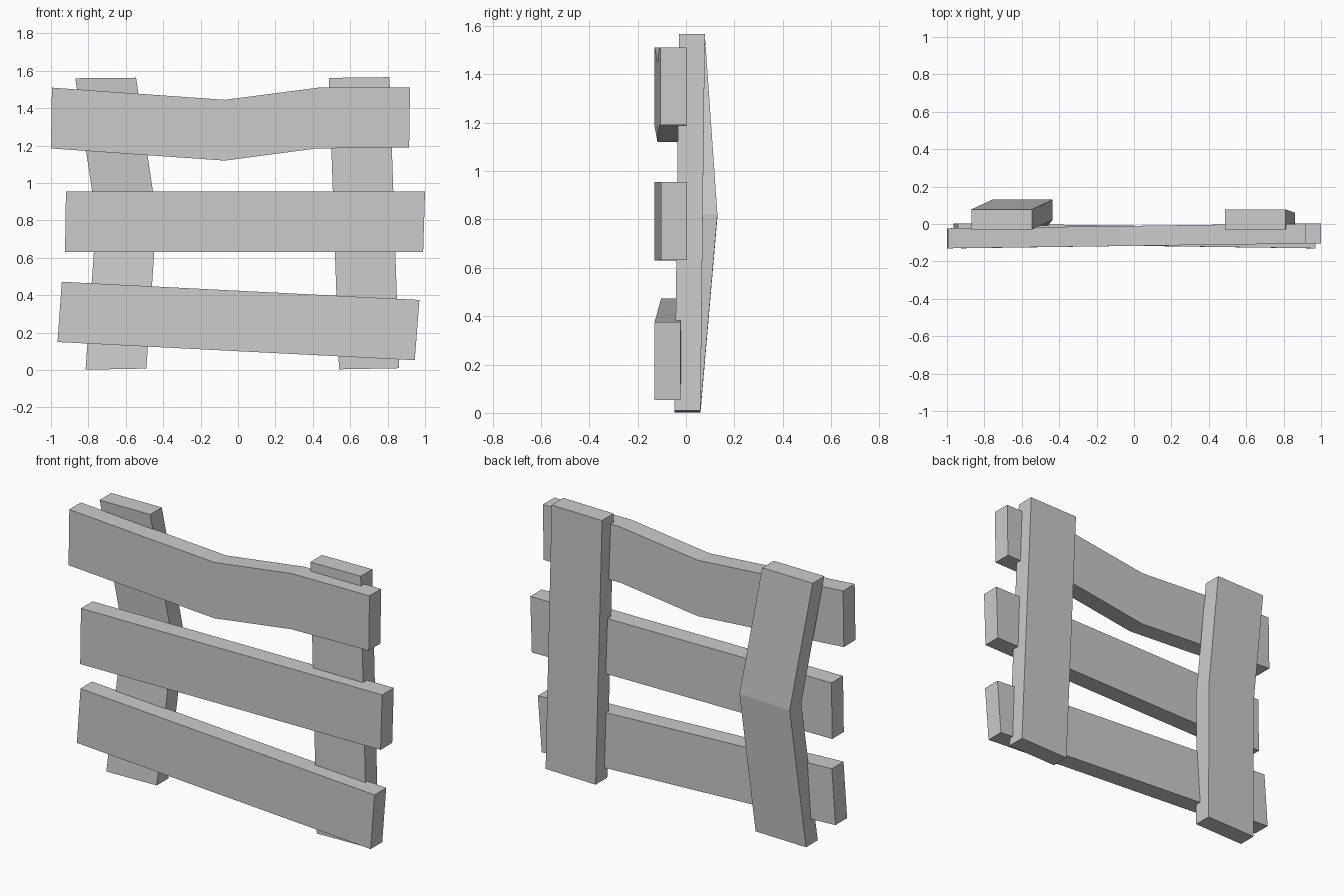
import bpy
import bmesh

cube = bpy.data.objects.get("Cube")
if cube:
    bpy.data.objects.remove(cube, do_unlink=True)

grey = bpy.data.materials.new("plain_grey")
grey.use_nodes = True
colour = (0.6, 0.6, 0.6, 1.0)
grey.diffuse_color = colour
grey.node_tree.nodes["Principled BSDF"].inputs["Base Color"].default_value = colour

THICK = 0.107


def plank(name, stations):
    """Loft a board; each station is two face edge points (x, z) and the front y."""
    bm = bmesh.new()
    rings = []
    for a, b, front in stations:
        back = front + THICK
        rings.append([bm.verts.new((p[0], y, p[1]))
                      for p, y in ((a, front), (b, front), (b, back), (a, back))])
    for r, s in zip(rings, rings[1:]):
        for i in range(4):
            j = (i + 1) % 4
            bm.faces.new((r[i], r[j], s[j], s[i]))
    bm.faces.new(rings[0])
    bm.faces.new(rings[-1])
    bmesh.ops.recalc_face_normals(bm, faces=bm.faces)
    mesh = bpy.data.meshes.new(name)
    bm.to_mesh(mesh)
    bm.free()
    mesh.materials.append(grey)
    obj = bpy.data.objects.new(name, mesh)
    bpy.context.collection.objects.link(obj)
    return obj


# Horizontal rails: lower edge, upper edge, front depth
plank("top_rail", [
    ((-1.0, 1.185), (-0.995, 1.51), -0.13),
    ((-0.07, 1.12), (-0.07, 1.445), -0.118),
    ((0.42, 1.185), (0.43, 1.51), -0.111),
    ((0.915, 1.19), (0.92, 1.51), -0.105),
])
plank("middle_rail", [
    ((-0.925, 0.63), (-0.92, 0.955), -0.13),
    ((0.99, 0.632), (1.0, 0.955), -0.103),
])
plank("bottom_rail", [
    ((-0.965, 0.15), (-0.942, 0.472), -0.103),
    ((0.945, 0.053), (0.97, 0.375), -0.13),
])

# Upright posts: left edge, right edge, front depth
plank("right_bent_post", [
    ((-0.815, 0.002), (-0.49, 0.008), -0.047),
    ((-0.758, 0.81), (-0.435, 0.82), 0.023),
    ((-0.87, 1.56), (-0.545, 1.563), -0.029),
])
plank("left_straight_post", [
    ((0.54, 0.004), (0.862, 0.01), -0.047),
    ((0.486, 1.562), (0.81, 1.566), -0.029),
])
